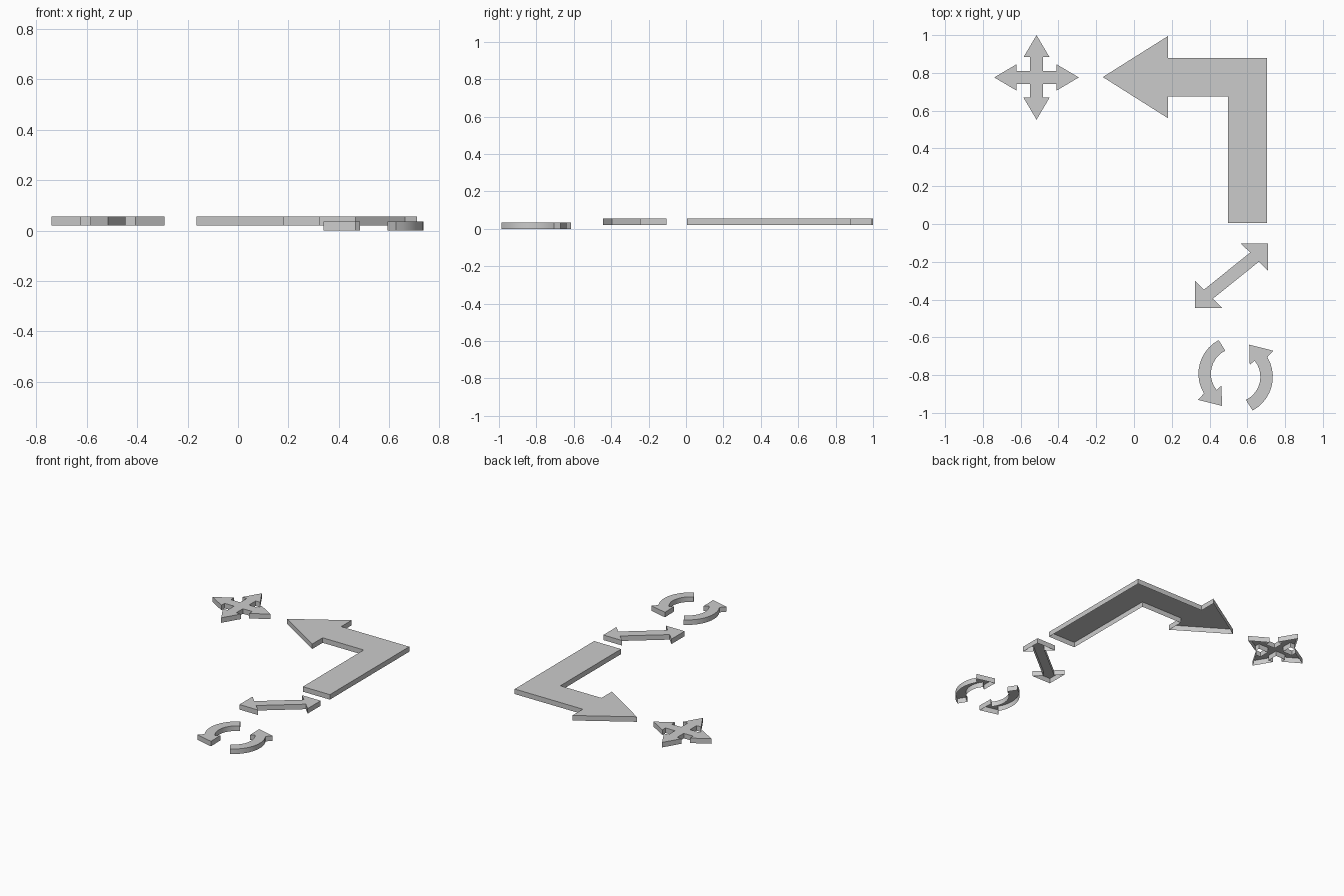
import bpy, bmesh
from math import sin, cos, radians

if "Cube" in bpy.data.objects:
    bpy.data.objects.remove(bpy.data.objects["Cube"])


def plate(name, outline, z0, z1, smooth=False):
    """Arrow plate: a flat top with side walls, open underneath."""
    bm = bmesh.new()
    n = len(outline)
    low = [bm.verts.new((x, y, z0)) for x, y in outline]
    top = [bm.verts.new((x, y, z1)) for x, y in outline]
    cap = bm.faces.new(top)
    for i in range(n):
        j = (i + 1) % n
        bm.faces.new((low[i], low[j], top[j], top[i]))
    bmesh.ops.recalc_face_normals(bm, faces=bm.faces)
    cap.normal_update()
    if cap.normal.z < 0:
        bmesh.ops.reverse_faces(bm, faces=bm.faces)
    bmesh.ops.triangulate(bm, faces=[cap])
    mesh = bpy.data.meshes.new(name)
    bm.to_mesh(mesh)
    bm.free()
    obj = bpy.data.objects.new(name, mesh)
    bpy.context.collection.objects.link(obj)
    if smooth:
        bpy.ops.object.select_all(action='DESELECT')
        obj.select_set(True)
        bpy.context.view_layer.objects.active = obj
        bpy.ops.object.shade_smooth_by_angle(angle=radians(30))
    return obj


def arc(cx, cy, r, a0, a1, steps=10):
    angles = [radians(a0 + (a1 - a0) * i / steps) for i in range(steps + 1)]
    return [(cx + r * cos(a), cy + r * sin(a)) for a in angles]


# large bent arrow
plate("bent_arrow", [(0.705, 0.005), (0.705, 0.88), (0.18, 0.88), (0.18, 0.995),
                     (-0.165, 0.778), (0.18, 0.56), (0.18, 0.675),
                     (0.497, 0.675), (0.497, 0.005)], 0.02, 0.055)

# four-way move arrow: one arm repeated by quarter turns
arm = [(0.034, -0.034), (0.107, -0.034), (0.107, -0.069), (0.224, 0),
       (0.107, 0.069), (0.107, 0.034)]
cross = []
for k in range(4):
    c, s = (1, 0, -1, 0)[k], (0, 1, 0, -1)[k]
    cross += [(-0.516 + x * c - y * s, 0.776 + x * s + y * c) for x, y in arm]
plate("move_arrow", cross, 0.02, 0.055)

# diagonal double arrow: half outline repeated by a half turn
half = [(0.615, -0.151), (0.565, -0.103), (0.71, -0.103), (0.71, -0.247), (0.662, -0.199)]
plate("scale_arrow", half + [(1.032 - x, -0.547 - y) for x, y in half], 0.02, 0.055)

# pair of curved rotation arrows
left = (arc(0.543, -0.793, 0.202, 118, 211)
        + [(0.339, -0.931), (0.466, -0.963), (0.463, -0.856)]
        + arc(0.543, -0.793, 0.136, 219, 116))
plate("rotate_arrow_left", left, 0.0, 0.035, True)
plate("rotate_arrow_right", [(1.076 - x, -1.602 - y) for x, y in left], 0.0, 0.035, True)
